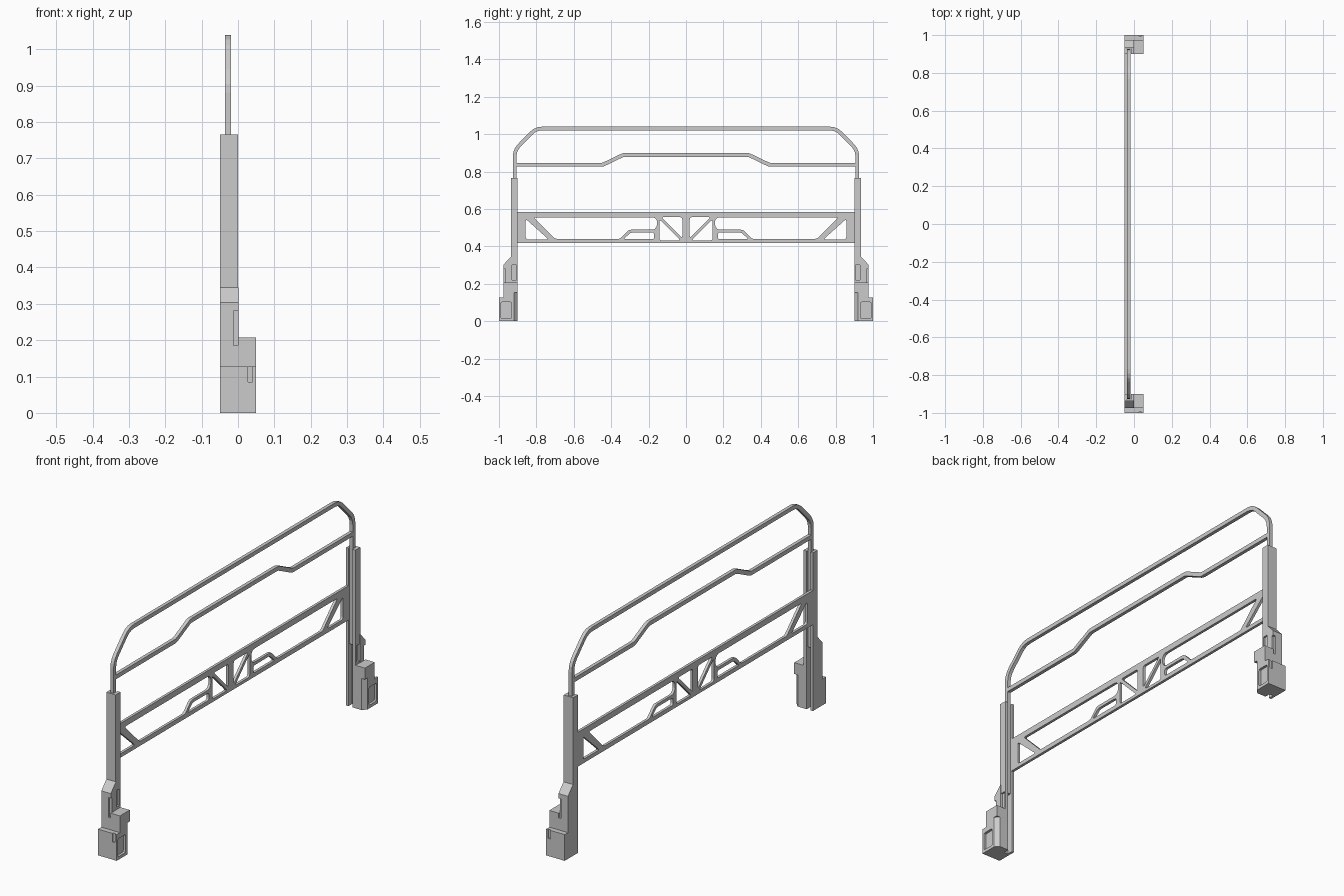
import bpy, bmesh
from mathutils import Matrix, Vector

if "Cube" in bpy.data.objects:
    bpy.data.objects.remove(bpy.data.objects["Cube"])

# local axes of a profile: YZ profiles extrude along x, XY profiles along z
YZ = Matrix(((0, 0, 1), (1, 0, 0), (0, 1, 0)))
XY = Matrix.Identity(3)


def rounded(pts, r, n=4, closed=True):
    """Round the corners of a 2D path."""
    out, k = [], len(pts)
    for i, p in enumerate(pts):
        p = Vector(p)
        if not closed and i in (0, k - 1):
            out.append(p)
            continue
        a, b = Vector(pts[i - 1]) - p, Vector(pts[(i + 1) % k]) - p
        s = p + a.normalized() * min(r, a.length * .45)
        e = p + b.normalized() * min(r, b.length * .45)
        for j in range(n + 1):
            t = j / n
            out.append(s * (1 - t) ** 2 + p * 2 * t * (1 - t) + e * t * t)
    return out


def ribbon(pts, w):
    """Outline of a bar with half width w along an open path."""
    pts = [Vector(p) for p in pts]
    left, right = [], []
    for i, p in enumerate(pts):
        d0 = (p - pts[i - 1]).normalized() if i else (pts[1] - p).normalized()
        d1 = (pts[i + 1] - p).normalized() if i < len(pts) - 1 else d0
        t = (d0 + d1).normalized()
        n = Vector((-t.y, t.x)) * w / max(t.dot(d0), .3)
        left.append(p + n)
        right.append(p - n)
    return left + right[::-1]


def prism(name, loops, a, b, axes=YZ):
    """Extrude an outline (first loop) with holes (other loops) from a to b."""
    cu = bpy.data.curves.new(name, 'CURVE')
    cu.dimensions, cu.fill_mode, cu.extrude = '2D', 'BOTH', (b - a) / 2
    for loop in loops:
        s = cu.splines.new('POLY')
        s.points.add(len(loop) - 1)
        for q, p in zip(s.points, loop):
            q.co = (p[0], p[1], 0, 1)
        s.use_cyclic_u = True
    tmp = bpy.data.objects.new(name + "_curve", cu)
    bpy.context.collection.objects.link(tmp)
    dg = bpy.context.evaluated_depsgraph_get()
    me = bpy.data.meshes.new_from_object(tmp.evaluated_get(dg))
    bpy.data.objects.remove(tmp)
    bm = bmesh.new()
    bm.from_mesh(me)
    bmesh.ops.translate(bm, verts=bm.verts, vec=(0, 0, (a + b) / 2))
    bmesh.ops.transform(bm, verts=bm.verts, matrix=axes.to_4x4())
    bmesh.ops.remove_doubles(bm, verts=bm.verts, dist=1e-5)
    bmesh.ops.recalc_face_normals(bm, faces=bm.faces)
    for f in bm.faces:
        f.smooth = False
    bm.to_mesh(me)
    bm.free()
    me.name = name
    ob = bpy.data.objects.new(name, me)
    bpy.context.collection.objects.link(ob)
    return ob


def rect(u0, u1, v0, v1):
    return [(u0, v0), (u1, v0), (u1, v1), (u0, v1)]


def finish(ob, cutters=()):
    """Cut pockets, then mirror the part to the other end."""
    for c in cutters:
        m = ob.modifiers.new("cut", 'BOOLEAN')
        m.operation, m.solver, m.object = 'DIFFERENCE', 'EXACT', c
    m = ob.modifiers.new("mirror", 'MIRROR')
    m.use_axis = (False, True, False)
    m.use_mirror_merge = False
    dg = bpy.context.evaluated_depsgraph_get()
    me = bpy.data.meshes.new_from_object(ob.evaluated_get(dg))
    ob.modifiers.clear()
    ob.data = me
    for c in cutters:
        bpy.data.objects.remove(c)


def flip(loop):
    return [(-p[0], p[1]) for p in loop]


# upper hoop and the kinked rail inside it
half = [(-.916, .3), (-.916, .915), (-.803, 1.03)]
path = rounded(half + flip(half)[::-1], .035, 3, closed=False)
prism("upper_hoop", [ribbon(path, .0098)], -.036, -.019)
half = [(-.917, .836), (-.445, .836), (-.335, .889)]
path = rounded(half + flip(half)[::-1], .01, 2, closed=False)
prism("middle_rail", [ribbon(path, .0102)], -.036, -.019)

# truss panel with rounded openings
holes = [
    [(-.857, .547), (-.857, .437), (-.735, .437)],
    [(-.815, .555), (-.7, .44), (-.352, .44), (-.305, .489), (-.17, .489),
     (-.155, .508), (-.155, .54), (-.17, .555)],
    [(-.335, .438), (-.295, .474), (-.17, .474), (-.17, .438)],
    [(-.143, .545), (-.143, .432), (-.03, .432)],
    [(-.132, .556), (-.02, .556), (-.02, .444)],
]
holes = [rounded(h, .012, 3) for h in holes]
prism("truss_panel", [rect(-.905, .905, .418, .584)] + holes + [flip(h) for h in holes],
      -.05, -.037)

# channel posts, open toward the middle
channel = [(-.05, -.936), (0, -.936), (0, -.9), (-.017, -.9), (-.017, -.928),
           (-.038, -.928), (-.038, -.9), (-.05, -.9)]
post = prism("channel_post", [channel], 0, .766, XY)
finish(post, [prism("post_window", [rect(-.93, -.906, .22, .3)], -.009, .02)])

# bracket behind each post, with a narrow notch in the outer edge
housing = [(-.932, .345), (-.936, .345), (-.975, .303), (-.975, .127),
           (-1, .127), (-1, 0), (-.932, 0)]
housing = prism("post_housing", [housing], -.05, .001)
finish(housing, [prism("notch", [rect(-1.02, -.965, .185, .28)], -.012, .02)])

# foot block with side pocket, front slot and bevelled inner corner
foot = [(-.975, .208), (-.975, .127), (-1, .127), (-1, 0), (-.9, 0), (-.9, .208)]
foot = prism("foot_block", [foot], 0, .05)
finish(foot, [
    prism("side_pocket", [rounded(rect(-.99, -.932, .015, .102), .008, 2)], .038, .07),
    prism("front_slot", [rect(-1.02, -.994, .085, .14)], .027, .04),
    prism("inner_bevel", [[(.051, -.92), (.03, -.899), (.07, -.88)]], -.02, .153, XY),
])
